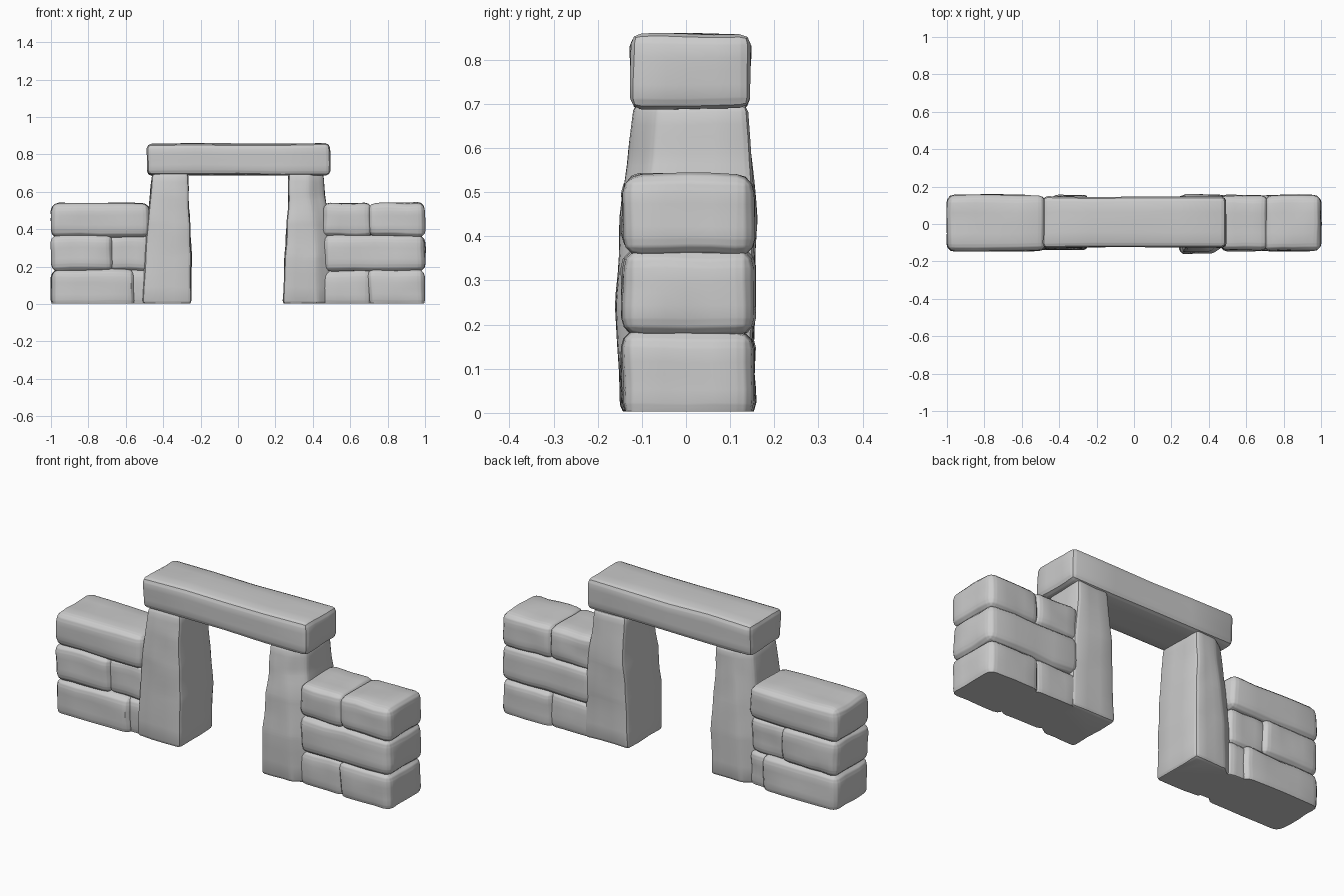
import bpy, bmesh
from mathutils import Vector, noise

if "Cube" in bpy.data.objects:
    bpy.data.objects.remove(bpy.data.objects["Cube"])


def finish(name, bm, bevel, segs, cuts, amp, seed):
    # round the edges, refine the faces and weather the surface slightly
    bm.normal_update()
    bmesh.ops.recalc_face_normals(bm, faces=bm.faces[:])
    bmesh.ops.bevel(bm, geom=bm.edges[:], offset=bevel, segments=segs,
                    profile=0.5, affect='EDGES', clamp_overlap=True)
    bmesh.ops.subdivide_edges(bm, edges=bm.edges[:], cuts=cuts, use_grid_fill=True)
    off = Vector((seed * 3.7, seed * 1.3, seed * 2.1))
    for v in bm.verts:
        v.co += noise.noise_vector(v.co * 8 + off) * amp
        v.co.z = max(v.co.z, 0.003)
    me = bpy.data.meshes.new(name)
    bm.to_mesh(me)
    bm.free()
    ob = bpy.data.objects.new(name, me)
    bpy.context.collection.objects.link(ob)
    bpy.ops.object.select_all(action='DESELECT')
    ob.select_set(True)
    bpy.context.view_layer.objects.active = ob
    bpy.ops.object.shade_smooth_by_angle(angle=0.6)
    return ob


def stone(name, x, y, z, bevel=0.042, segs=3, amp=0.007, seed=0):
    bm = bmesh.new()
    bmesh.ops.create_cube(bm, size=1)
    for v in bm.verts:
        v.co = Vector([a + (b - a) * (c + 0.5) for (a, b), c in zip((x, y, z), v.co)])
    finish(name, bm, bevel, segs, 3, amp, seed)


def pillar(name, levels, sign, seed):
    # loft of five-sided sections; the outer corner is cut away
    # sign 1: right pillar, cut at the front; -1: left pillar, cut at the back
    bm = bmesh.new()
    rings = []
    for z, inner, outer, front, back in levels:
        pts = [(inner, front), (outer - 0.08, front), (outer, front + 0.055),
               (outer, back), (inner, back)]
        rings.append([bm.verts.new((sign * px, sign * py + (0.005 if sign < 0 else 0), z))
                      for px, py in pts])
    for a, b in zip(rings, rings[1:]):
        for i in range(5):
            j = (i + 1) % 5
            bm.faces.new((a[i], a[j], b[j], b[i]))
    bm.faces.new(rings[0])
    bm.faces.new(rings[-1])
    finish(name, bm, 0.018, 2, 2, 0.006, seed)


# lintel resting on the two pillars
stone("lintel", (-0.487, 0.491), (-0.125, 0.145), (0.69, 0.857), 0.025, 2, 0.006, 1)

# pillars: z, inner x, outer x, front y, back y
pillar("right_pillar", [(0.0, 0.24, 0.50, -0.148, 0.15), (0.25, 0.25, 0.495, -0.16, 0.153),
                        (0.43, 0.26, 0.485, -0.148, 0.158), (0.58, 0.27, 0.465, -0.132, 0.148),
                        (0.70, 0.27, 0.455, -0.118, 0.138)], 1, 2)
pillar("left_pillar", [(0.0, 0.25, 0.51, -0.148, 0.142), (0.25, 0.25, 0.50, -0.15, 0.14),
                       (0.43, 0.257, 0.485, -0.145, 0.14), (0.58, 0.265, 0.47, -0.137, 0.132),
                       (0.70, 0.265, 0.46, -0.13, 0.12)], -1, 3)

# side walls: three courses of rounded blocks
rows = [(-0.02, 0.187), (0.173, 0.372), (0.357, 0.54)]
full = (-0.145, 0.155)
inset = (-0.122, 0.135)
blocks = [
    ("left_bottom_block", -1.0, -0.55, 0, full),
    ("left_bottom_small_block", -0.60, -0.46, 0, inset),
    ("left_middle_block", -1.0, -0.665, 1, full),
    ("left_middle_small_block", -0.70, -0.47, 1, inset),
    ("left_top_block", -1.0, -0.47, 2, full),
    ("right_bottom_block", 0.695, 1.0, 0, full),
    ("right_bottom_small_block", 0.45, 0.72, 0, (-0.13, 0.145)),
    ("right_middle_block", 0.46, 1.0, 1, full),
    ("right_top_block", 0.695, 1.0, 2, full),
    ("right_top_small_block", 0.45, 0.72, 2, (-0.14, 0.152)),
]
for i, (name, x0, x1, row, y) in enumerate(blocks):
    stone(name, (x0, x1), y, rows[row], seed=i + 5)
